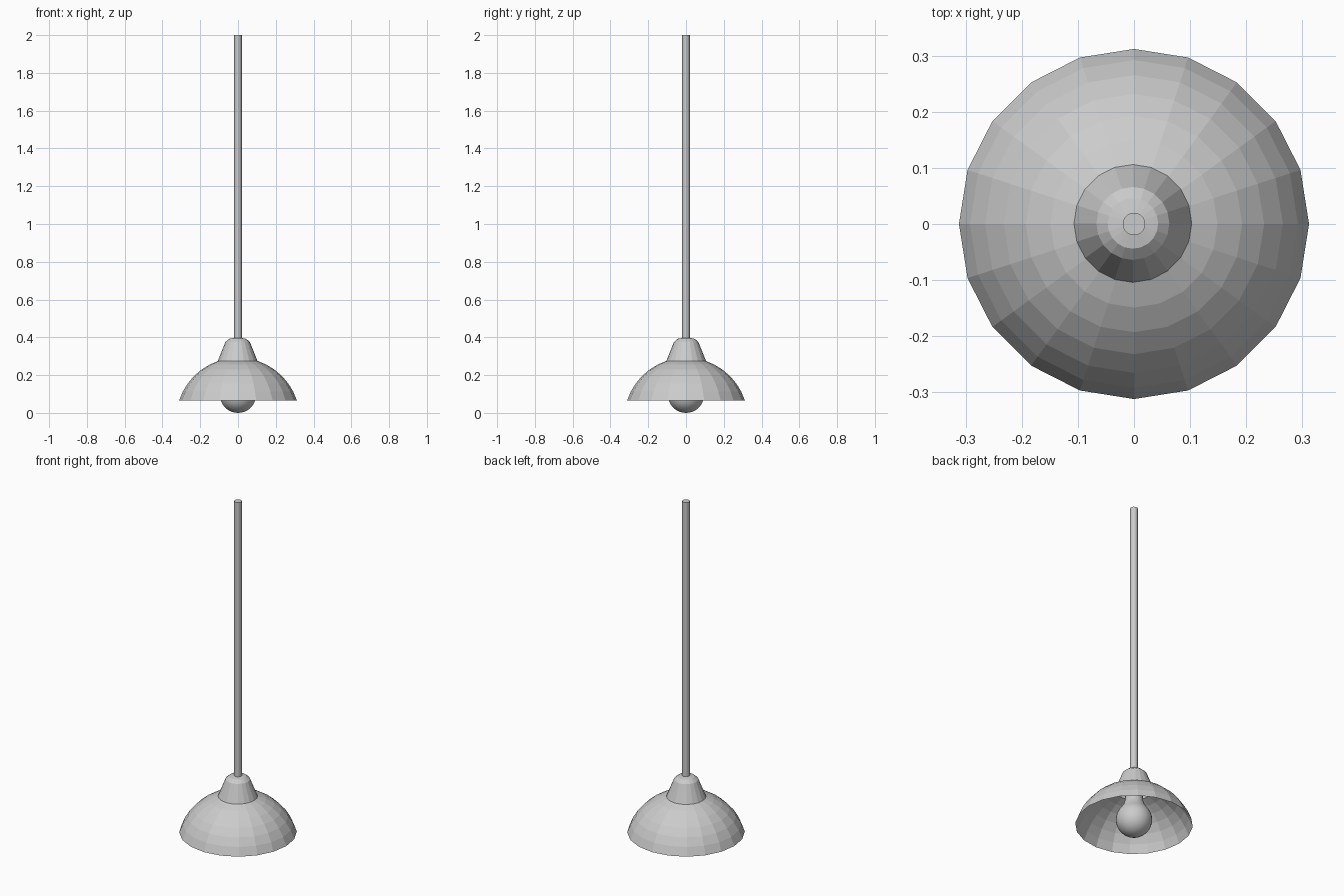
import bpy, bmesh
from math import sin, cos, pi, radians

if "Cube" in bpy.data.objects:
    bpy.data.objects.remove(bpy.data.objects["Cube"])


def revolve(name, profile, sides, smooth=False, center=(0, 0)):
    """Spin an (r, z) profile around z; r = 0 makes a pole."""
    bm = bmesh.new()
    rings = []
    for r, z in profile:
        if r == 0:
            rings.append([bm.verts.new((center[0], center[1], z))] * sides)
        else:
            rings.append([bm.verts.new((center[0] + r * cos(2 * pi * i / sides),
                                        center[1] + r * sin(2 * pi * i / sides), z))
                          for i in range(sides)])
    for a, b in zip(rings, rings[1:]):
        for i in range(sides):
            j = (i + 1) % sides
            quad = list(dict.fromkeys((a[i], a[j], b[j], b[i])))
            bm.faces.new(quad).smooth = smooth
    bmesh.ops.recalc_face_normals(bm, faces=bm.faces)
    mesh = bpy.data.meshes.new(name)
    bm.to_mesh(mesh)
    bm.free()
    obj = bpy.data.objects.new(name, mesh)
    bpy.context.collection.objects.link(obj)
    return obj


# Open dome shade: faceted sphere section, rim to collar
R, zc = 0.328, -0.036
revolve("shade", [(R * sin(radians(a)), zc + R * cos(radians(a)))
                  for a in range(72, 17, -9)], 20)

# Tapered collar on top of the shade
revolve("collar", [(0.105, 0.275), (0.065, 0.375), (0.045, 0.392), (0, 0.4)],
        20, center=(-0.002, 0.001))

# Hanging rod
revolve("rod", [(0, 0.38), (0.02, 0.38), (0.02, 2.0), (0, 2.0)], 20)

# Light bulb: round globe blending into a neck
B = 0.096
globe = [(B * sin(radians(a)), B - B * cos(radians(a))) for a in range(10, 131, 10)]
revolve("bulb", [(0, 0)] + globe + [(0.058, 0.182), (0.048, 0.21), (0.045, 0.3), (0, 0.3)],
        32, smooth=True)
